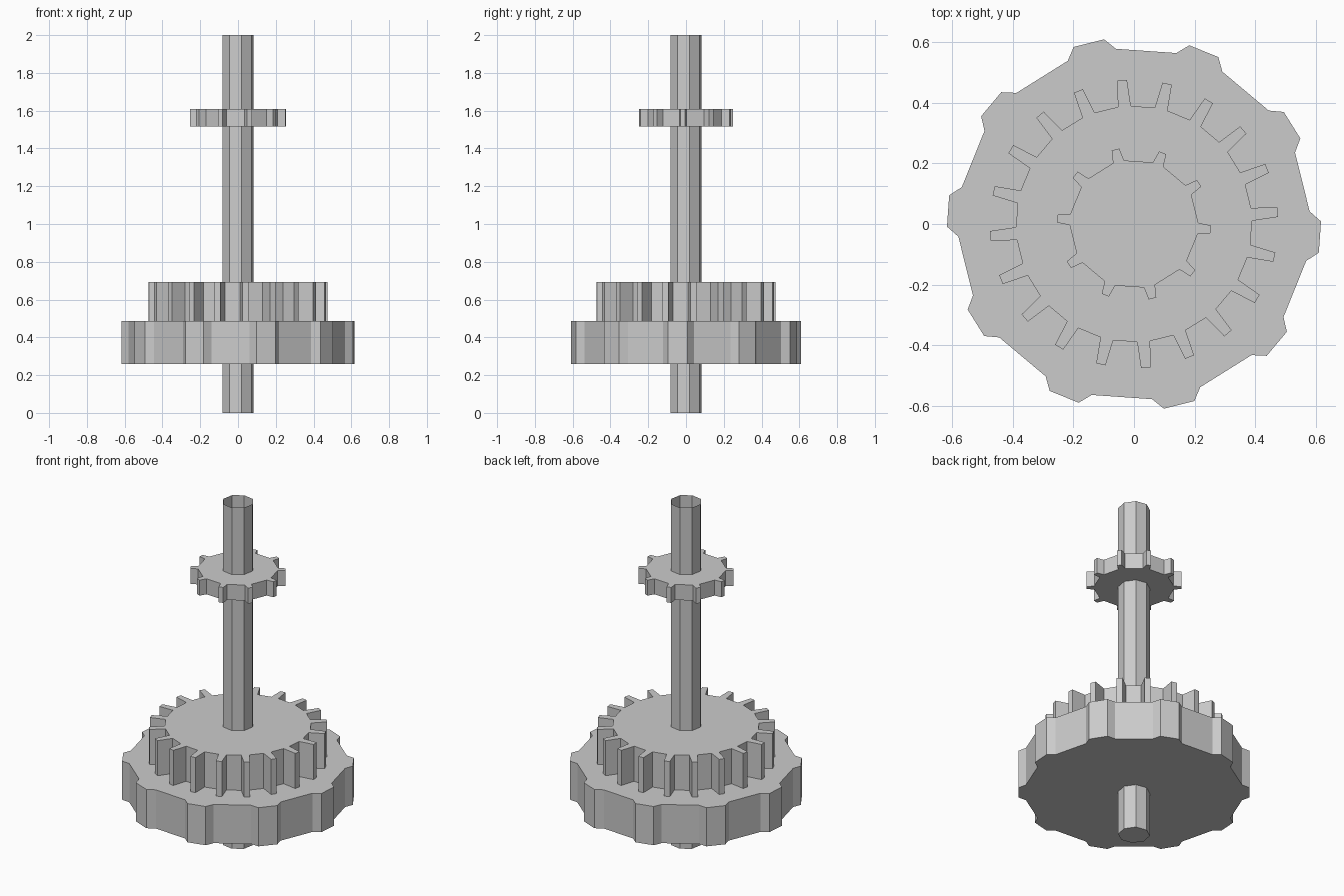
import bpy, bmesh
from math import cos, sin, radians

if "Cube" in bpy.data.objects:
    bpy.data.objects.remove(bpy.data.objects["Cube"])


def prism(name, outline, z0, z1, top=True):
    """Extrude a closed xy outline from z0 to z1, optionally leaving the top open."""
    bm = bmesh.new()
    lower = [bm.verts.new((x, y, z0)) for x, y in outline]
    upper = [bm.verts.new((x, y, z1)) for x, y in outline]
    n = len(outline)
    bm.faces.new(lower[::-1])
    if top:
        bm.faces.new(upper)
    for i in range(n):
        j = (i + 1) % n
        bm.faces.new((lower[i], lower[j], upper[j], upper[i]))
    mesh = bpy.data.meshes.new(name)
    bm.to_mesh(mesh)
    bm.free()
    obj = bpy.data.objects.new(name, mesh)
    bpy.context.collection.objects.link(obj)
    return obj


def polar(r, deg):
    return r * cos(radians(deg)), r * sin(radians(deg))


def gear(name, teeth, root_r, tip_r, root_half, tip_half, phase, z0, z1):
    """Toothed disc: four outline points per tooth, straight valleys between."""
    outline = []
    for i in range(teeth):
        a = phase + i * 360 / teeth
        outline += [polar(root_r, a - root_half), polar(tip_r, a - tip_half),
                    polar(tip_r, a + tip_half), polar(root_r, a + root_half)]
    return prism(name, outline, z0, z1)


# Octagonal shaft, open at the top
prism("shaft", [polar(0.085, 12.2 + 45 * i) for i in range(8)], 0, 2, top=False)

# Gears from bottom to top
gear("large_gear", 10, 0.58, 0.616, 8.1, 4.8, -4, 0.26, 0.487)
gear("medium_gear", 20, 0.389, 0.475, 3.15, 1.9, 4.7, 0.487, 0.693)
gear("small_gear", 10, 0.212, 0.253, 5.0, 2.9, -4, 1.517, 1.608)
